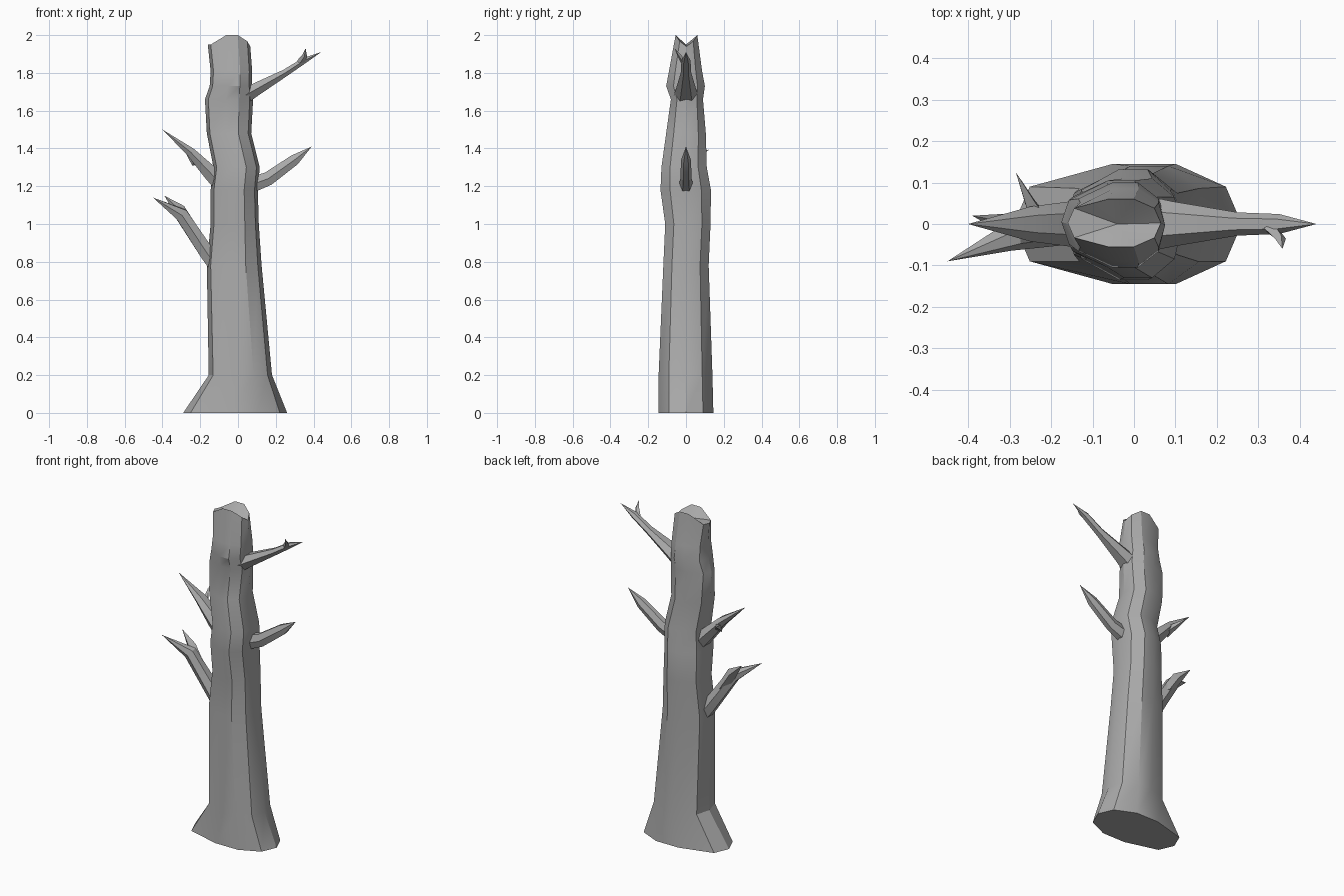
import bpy, bmesh, math
from mathutils import Vector

cube = bpy.data.objects.get("Cube")
if cube:
    bpy.data.objects.remove(cube, do_unlink=True)

bark = bpy.data.materials.new("grey_bark")
bark.use_nodes = True
bark.diffuse_color = (0.4, 0.4, 0.4, 1)
bark.node_tree.nodes["Principled BSDF"].inputs["Base Color"].default_value = (0.4, 0.4, 0.4, 1)


def loft(name, rings, start_apex=None, end_apex=None, angle=30):
    """Skin a list of equal-length point rings; close each end flat or to an apex."""
    bm = bmesh.new()
    loops = [[bm.verts.new(p) for p in ring] for ring in rings]
    n = len(loops[0])
    for a, b in zip(loops, loops[1:]):
        for i in range(n):
            j = (i + 1) % n
            bm.faces.new((a[i], a[j], b[j], b[i]))
    for loop, apex in ((loops[0], start_apex), (loops[-1], end_apex)):
        if apex is None:
            bm.faces.new(loop)
        else:
            tip = bm.verts.new(apex)
            for i in range(n):
                bm.faces.new((loop[i], loop[(i + 1) % n], tip))
    bmesh.ops.recalc_face_normals(bm, faces=bm.faces)
    mesh = bpy.data.meshes.new(name)
    bm.to_mesh(mesh)
    bm.free()
    mesh.materials.append(bark)
    obj = bpy.data.objects.new(name, mesh)
    bpy.context.collection.objects.link(obj)
    bpy.ops.object.select_all(action="DESELECT")
    obj.select_set(True)
    bpy.context.view_layer.objects.active = obj
    bpy.ops.object.shade_smooth_by_angle(angle=math.radians(angle))
    return obj


# Trunk: ten-sided section (unit x, unit y) scaled to the limits at each height
half = [(1, 0), (0.86, 0.62), (0.42, 1), (-0.13, 1), (-0.86, 0.62), (-1, 0)]
section = half + [(x, -y) for x, y in half[-2:0:-1]]
# height, x min, x max, y min, y max
levels = [
    (0.00, -0.29, 0.26, -0.145, 0.145),
    (0.20, -0.155, 0.18, -0.145, 0.14),
    (0.78, -0.165, 0.125, -0.12, 0.12),
    (1.00, -0.145, 0.11, -0.11, 0.13),
    (1.18, -0.145, 0.105, -0.135, 0.132),
    (1.30, -0.13, 0.115, -0.13, 0.11),
    (1.48, -0.165, 0.07, -0.105, 0.105),
    (1.66, -0.175, 0.08, -0.08, 0.09),
    (1.73, -0.15, 0.075, -0.105, 0.10),
    (1.81, -0.145, 0.075, -0.09, 0.085),
    (1.94, -0.16, 0.065, -0.055, 0.06),
]
trunk_rings = []
for z, x0, x1, y0, y1 in levels:
    cx, cy, rx, ry = (x0 + x1) / 2, (y0 + y1) / 2, (x1 - x0) / 2, (y1 - y0) / 2
    trunk_rings.append([Vector((cx + u * rx, cy + v * ry, z)) for u, v in section])
# Broken rim: high at front and back, low at the sides
for p, (u, v) in zip(trunk_rings[-1], section):
    p.z += 0.06 * max(0, abs(v) - 0.3) / 0.7 if u > -0.5 else 0.01
loft("trunk", trunk_rings, end_apex=(-0.04, 0.0, 1.95))


def branch(name, path, tip, sides=6):
    """Tapered limb in the xz direction; path items are x, y, z, half width, half depth."""
    pts = [Vector(p[:3]) for p in path] + [Vector(tip)]
    rings = []
    for i, p in enumerate(path):
        along = (pts[i + 1] - pts[max(i - 1, 0)]).normalized()
        side = Vector((0, 1, 0))
        side = (side - along * side.dot(along)).normalized()
        up = along.cross(side)
        rings.append([
            pts[i] + side * p[3] * math.cos(t) + up * p[4] * math.sin(t)
            for t in (2 * math.pi * k / sides for k in range(sides))])
    return loft(name, rings, end_apex=tip)


# Left limbs
branch("upper_left_branch",
       [(0.02, 0, 1.67, 0.07, 0.05), (0.09, 0, 1.71, 0.055, 0.04),
        (0.25, 0, 1.80, 0.028, 0.022), (0.35, 0, 1.865, 0.024, 0.018)],
       (0.44, 0, 1.91))
branch("upper_left_twig",
       [(0.33, -0.01, 1.855, 0.016, 0.02), (0.353, -0.035, 1.89, 0.01, 0.014)],
       (0.358, -0.06, 1.93), 4)
branch("middle_left_branch",
       [(0.05, 0, 1.20, 0.04, 0.05), (0.16, 0, 1.24, 0.03, 0.042),
        (0.30, 0, 1.34, 0.026, 0.033)],
       (0.39, 0, 1.41))

# Right limbs
branch("upper_right_branch",
       [(-0.08, 0, 1.20, 0.06, 0.05), (-0.15, 0, 1.275, 0.055, 0.045),
        (-0.25, 0, 1.38, 0.042, 0.028)],
       (-0.40, 0, 1.50))
branch("upper_right_twig",
       [(-0.22, 0.0, 1.33, 0.025, 0.03), (-0.25, 0.05, 1.36, 0.016, 0.018)],
       (-0.285, 0.125, 1.395), 4)
branch("lower_right_branch",
       [(-0.09, 0, 0.75, 0.05, 0.05), (-0.16, -0.005, 0.84, 0.045, 0.045),
        (-0.30, -0.03, 1.05, 0.035, 0.04)],
       (-0.45, -0.09, 1.14))
branch("lower_right_twig",
       [(-0.24, -0.01, 0.97, 0.03, 0.03), (-0.31, 0, 1.075, 0.025, 0.032)],
       (-0.39, 0.02, 1.15), 4)
